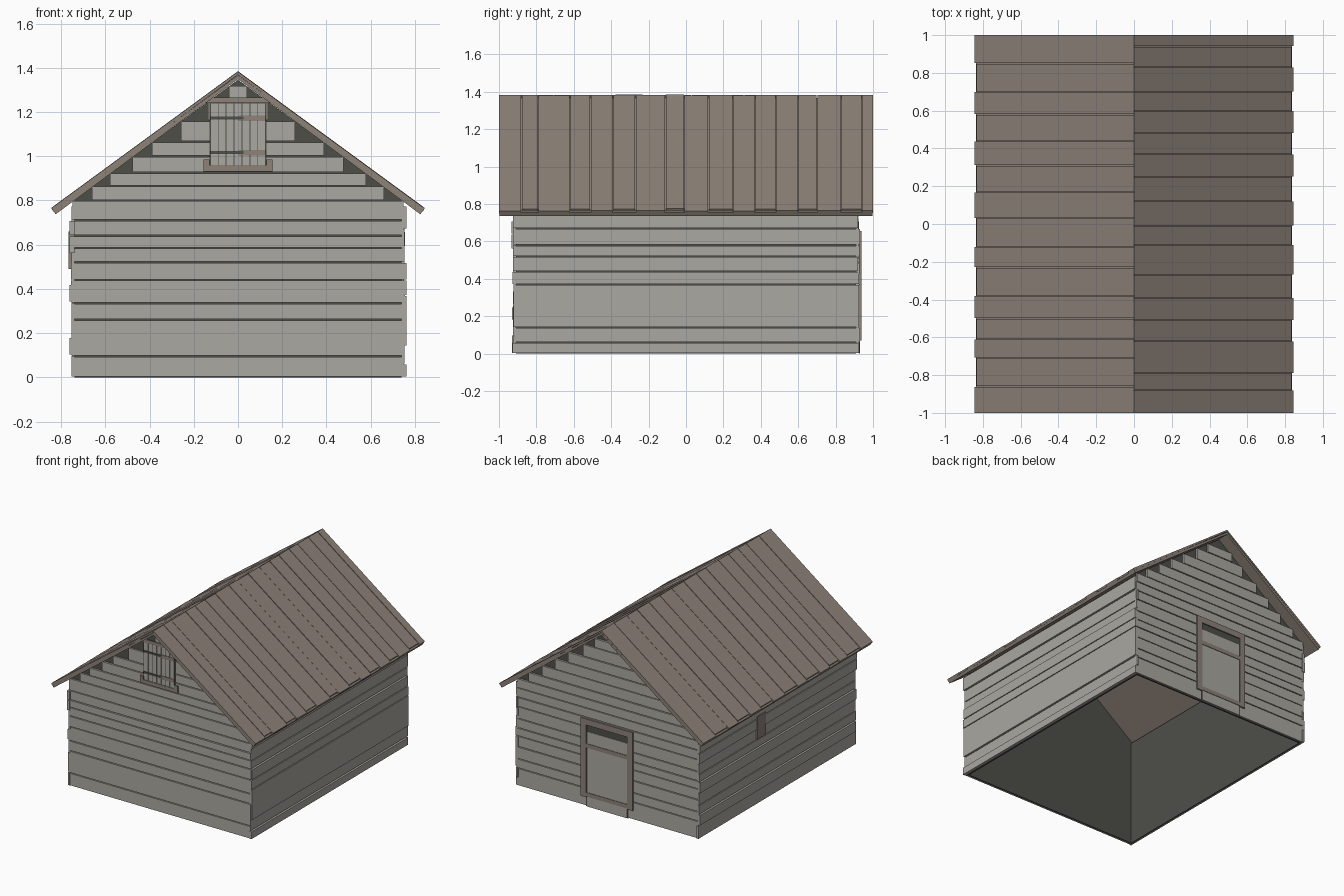
import bpy
import bmesh
import random

random.seed(4)
cube = bpy.data.objects.get("Cube")
if cube:
    bpy.data.objects.remove(cube, do_unlink=True)


def material(name, srgb):
    m = bpy.data.materials.new(name)
    col = [((c / 255 + 0.055) / 1.055) ** 2.4 for c in srgb] + [1]
    m.use_nodes = True
    m.diffuse_color = col
    m.node_tree.nodes["Principled BSDF"].inputs["Base Color"].default_value = col
    return m


GREY = material("weathered_grey_wood", (170, 168, 161))
BROWN = material("brown_wood", (141, 130, 121))
DARK = material("dark_backing", (78, 78, 73))

RIDGE, SLOPE, LAYER = 1.385, 0.732, 0.018
EAVE_X, ROOF_Y = 0.84, 1.0
WALL_X, WALL_Y, SKIN = 0.74, 0.91, 0.016
UNDER = RIDGE - 2 * LAYER - 0.003


def half_width(z):
    """Half width of the gable at height z."""
    return min(WALL_X + SKIN, (UNDER - z) / SLOPE)


def prism(bm, profile, y0, y1):
    """Extrude an (x, z) outline along y."""
    front = [bm.verts.new((x, y0, z)) for x, z in profile]
    back = [bm.verts.new((x, y1, z)) for x, z in profile]
    n = len(profile)
    bm.faces.new(front)
    bm.faces.new(back[::-1])
    for i in range(n):
        j = (i + 1) % n
        bm.faces.new((front[j], front[i], back[i], back[j]))


def box(bm, x0, x1, y0, y1, z0, z1):
    prism(bm, [(x0, z0), (x1, z0), (x1, z1), (x0, z1)], y0, y1)


def finish(bm, name, mat):
    bmesh.ops.recalc_face_normals(bm, faces=bm.faces[:])
    me = bpy.data.meshes.new(name)
    bm.to_mesh(me)
    bm.free()
    me.materials.append(mat)
    ob = bpy.data.objects.new(name, me)
    bpy.context.scene.collection.objects.link(ob)


def part(name, mat, *boxes):
    bm = bmesh.new()
    for b in boxes:
        box(bm, *b)
    finish(bm, name, mat)


# Dark hollow shell behind the boards, open below
bm = bmesh.new()
eave_z = UNDER - SLOPE * WALL_X
gable = [(-WALL_X, 0), (WALL_X, 0), (WALL_X, eave_z), (0, UNDER), (-WALL_X, eave_z)]
for s in (-1, 1):
    prism(bm, gable, *sorted((s * WALL_Y, s * (WALL_Y - 0.01))))
    box(bm, *sorted((s * WALL_X, s * (WALL_X - 0.01))), -WALL_Y, WALL_Y, 0, eave_z - 0.01)
finish(bm, "wall_backing", DARK)


# Horizontal wall boards
def boards(seams):
    return [(a + 0.003, b - 0.003) for a, b in zip(seams, seams[1:])]


def end_wall(name, s, seams):
    bm = bmesh.new()
    for z0, z1 in boards(seams):
        w = half_width(z1)
        if z1 < 0.8:
            w += random.uniform(-0.006, 0)
        out = WALL_Y + SKIN - random.uniform(0, 0.004)
        box(bm, -w, w, *sorted((s * WALL_Y, s * out)), z0, z1)
    finish(bm, name, GREY)


def side_wall(name, s, seams):
    bm = bmesh.new()
    for z0, z1 in boards(seams):
        out = WALL_X + SKIN + random.choice((-0.002, 0.006))
        y0, y1 = (WALL_Y + random.uniform(0.01, 0.022) for _ in range(2))
        box(bm, *sorted((s * WALL_X, s * out)), -y0, y1, z0, z1)
    finish(bm, name, GREY)


end_wall("front_boards", -1, [0, .095, .26, .335, .44, .52, .585, .64, .71, .80,
                              .865, .925, 1.0, 1.065, 1.16, 1.25, 1.32])
end_wall("back_boards", 1, [0, .13, .2, .29, .37, .43, .5, .59, .66, .73, .8,
                            .87, .95, 1.03, 1.11, 1.2, 1.27])
side_wall("left_boards", 1, [0, .06, .14, .37, .44, .52, .58, .67, .775])
side_wall("right_boards", -1, [0, .1, .18, .25, .34, .42, .48, .56, .64, .71, .775])


# Roof: sheathing below, sloping boards of uneven length above
def roof_outline(s, length, drop, thick):
    top, end = RIDGE - drop, RIDGE - drop - SLOPE * length
    return [(0, top), (s * length, end),
            (s * (length - 0.6 * thick), end - thick), (0, top - thick)]


for side, s, seams in (
        ("left", 1, [-1, -.88, -.79, -.62, -.51, -.39, -.27, -.11, -.01, .12, .25,
                     .37, .48, .6, .7, .83, .94, 1]),
        ("right", -1, [-1, -.86, -.71, -.61, -.5, -.38, -.23, -.12, .03, .17, .31,
                       .44, .58, .7, .85, 1])):
    bm = bmesh.new()
    prism(bm, roof_outline(s, EAVE_X - 0.004, LAYER, LAYER), -ROOF_Y + 0.002, ROOF_Y - 0.002)
    finish(bm, side + "_roof_sheathing", BROWN)
    bm = bmesh.new()
    for i, (a, b) in enumerate(zip(seams, seams[1:])):
        y0 = a if i == 0 else a + 0.002
        y1 = b if b == 1 else b - 0.002
        length = EAVE_X + (0.004 if i % 2 == 0 else -0.007)
        prism(bm, roof_outline(s, length, random.uniform(0, 0.004), LAYER - 0.004), y0, y1)
    finish(bm, side + "_roof_boards", BROWN)

# Front loft hatch
F = -WALL_Y - SKIN
part("hatch_backing", DARK, (-.13, .13, F - .002, F, .95, 1.245))
step = 0.25 / 7
part("hatch_boards", GREY, *[(-.125 + i * step + .002, -.125 + (i + 1) * step - .002,
                              F - .006, F - .001, .96, 1.238) for i in range(7)])
part("hatch_frame", BROWN,
     (-.145, .145, F - .01, F, 1.24, 1.265),
     (-.155, .155, F - .01, F, .932, .96),
     (-.155, -.128, F - .01, F, .96, .985),
     (.128, .155, F - .01, F, .96, .985))
part("hatch_battens", BROWN, *[(.0, .125, F - .01, F - .005, z, z + .025) for z in (1.16, 1.003)])
part("hatch_hinges", DARK, *[(-.127, .025, F - .012, F - .005, z, z + .013) for z in (1.167, 1.01)])

# Back door
B = WALL_Y + SKIN
part("door_backing", DARK, (-.175, .175, B, B + .002, 0, .615))
part("door_panel", GREY, (-.165, .165, B, B + .005, 0, .56))
part("door_frame", BROWN,
     (-.215, .215, B, B + .011, .61, .655),
     (-.215, -.17, B, B + .011, .07, .61),
     (.17, .215, B, B + .011, .07, .61))
part("door_battens", BROWN, *[(-.17, .17, B + .004, B + .009, z, z + .03) for z in (.44, .075)])

# Small vent under the right eave
part("side_vent", BROWN, (-WALL_X - .026, -WALL_X, .15, .25, .49, .66))
